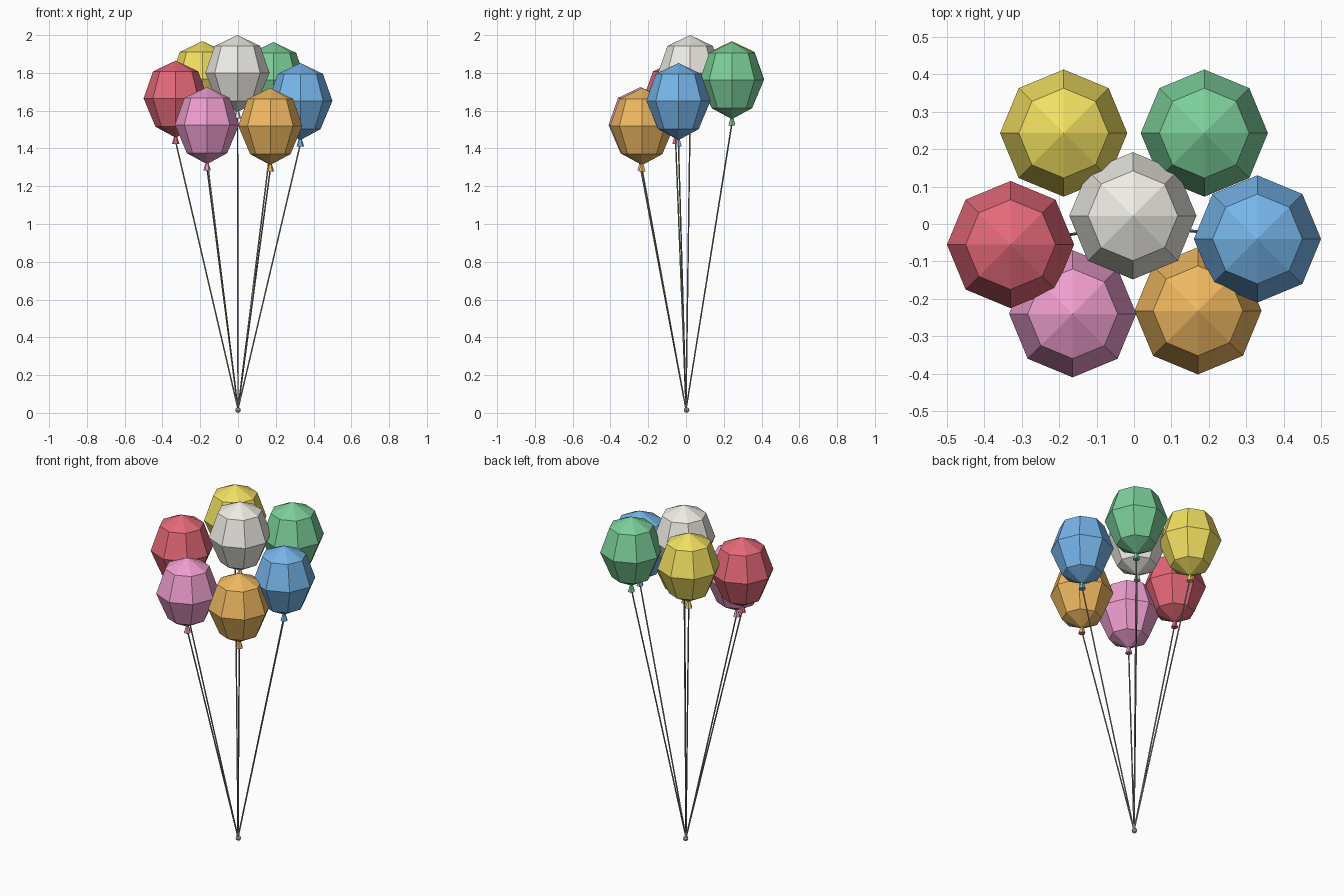
import bpy, bmesh, math
from mathutils import Vector

if "Cube" in bpy.data.objects:
    bpy.data.objects.remove(bpy.data.objects["Cube"])

SIDES = 8
KNOT = Vector((0, 0, 0.02))


def material(name, rgb):
    m = bpy.data.materials.new(name)
    m.diffuse_color = (*rgb, 1)
    m.use_nodes = True
    m.node_tree.nodes["Principled BSDF"].inputs["Base Color"].default_value = m.diffuse_color
    return m


def finish(name, bm, mat):
    bmesh.ops.recalc_face_normals(bm, faces=bm.faces)
    me = bpy.data.meshes.new(name)
    bm.to_mesh(me)
    bm.free()
    me.materials.append(mat)
    ob = bpy.data.objects.new(name, me)
    bpy.context.collection.objects.link(ob)
    return ob


def lathe(name, profile, sides, loc, mat):
    """Faceted solid from (radius, height) pairs; zero radius makes a point."""
    bm = bmesh.new()
    rings = []
    for r, z in profile:
        n = sides if r > 0 else 1
        rings.append([bm.verts.new((loc[0] + r * math.cos(math.tau * i / sides),
                                    loc[1] + r * math.sin(math.tau * i / sides),
                                    loc[2] + z)) for i in range(n)])
    for a, b in zip(rings, rings[1:]):
        for i in range(sides):
            j = (i + 1) % sides
            quad = [a[i % len(a)], a[j % len(a)], b[j % len(b)], b[i % len(b)]]
            bm.faces.new(list(dict.fromkeys(quad)))
    for ring in (rings[0], rings[-1]):
        if len(ring) > 1:
            bm.faces.new(ring)
    return finish(name, bm, mat)


def string(name, a, b, radius, mat):
    bm = bmesh.new()
    d = b - a
    bmesh.ops.create_cone(bm, cap_ends=True, segments=5, radius1=radius,
                          radius2=radius, depth=d.length)
    bm.transform(d.to_track_quat('Z', 'Y').to_matrix().to_4x4())
    bmesh.ops.translate(bm, verts=bm.verts, vec=(a + b) / 2)
    return finish(name, bm, mat)


# Balloon colours and centres
balloons = {
    "white": ((0.86, 0.84, 0.78), (-0.003, 0.022, 1.80)),
    "yellow": ((0.88, 0.74, 0.12), (-0.188, 0.243, 1.768)),
    "green": ((0.20, 0.62, 0.32), (0.188, 0.243, 1.763)),
    "red": ((0.78, 0.14, 0.19), (-0.33, -0.055, 1.665)),
    "blue": ((0.18, 0.46, 0.82), (0.33, -0.04, 1.652)),
    "pink": ((0.86, 0.34, 0.62), (-0.164, -0.24, 1.525)),
    "orange": ((0.86, 0.48, 0.12), (0.171, -0.232, 1.52)),
}
BODY = [(0, 0.20), (0.12, 0.143), (0.17, 0), (0.107, -0.15), (0, -0.208)]
NECK = [(0.006, -0.195), (0.02, -0.242)]
twine = material("twine", (0.30, 0.29, 0.25))
tie = material("tie", (0.62, 0.58, 0.48))

# Each balloon: body, flared neck and string down to the shared knot
for colour, (rgb, c) in balloons.items():
    mat = material(colour, rgb)
    lathe(f"{colour}_balloon", BODY, SIDES, c, mat)
    lathe(f"{colour}_neck", NECK, 6, c, mat)
    string(f"{colour}_string", KNOT, Vector(c) + Vector((0, 0, -0.23)), 0.004, twine)

# Knot gathering the strings
lathe("string_knot", [(0, 0), (0.011, 0.005), (0.015, 0.015), (0.011, 0.026), (0, 0.03)],
      SIDES, (0, 0.003, 0), tie)
